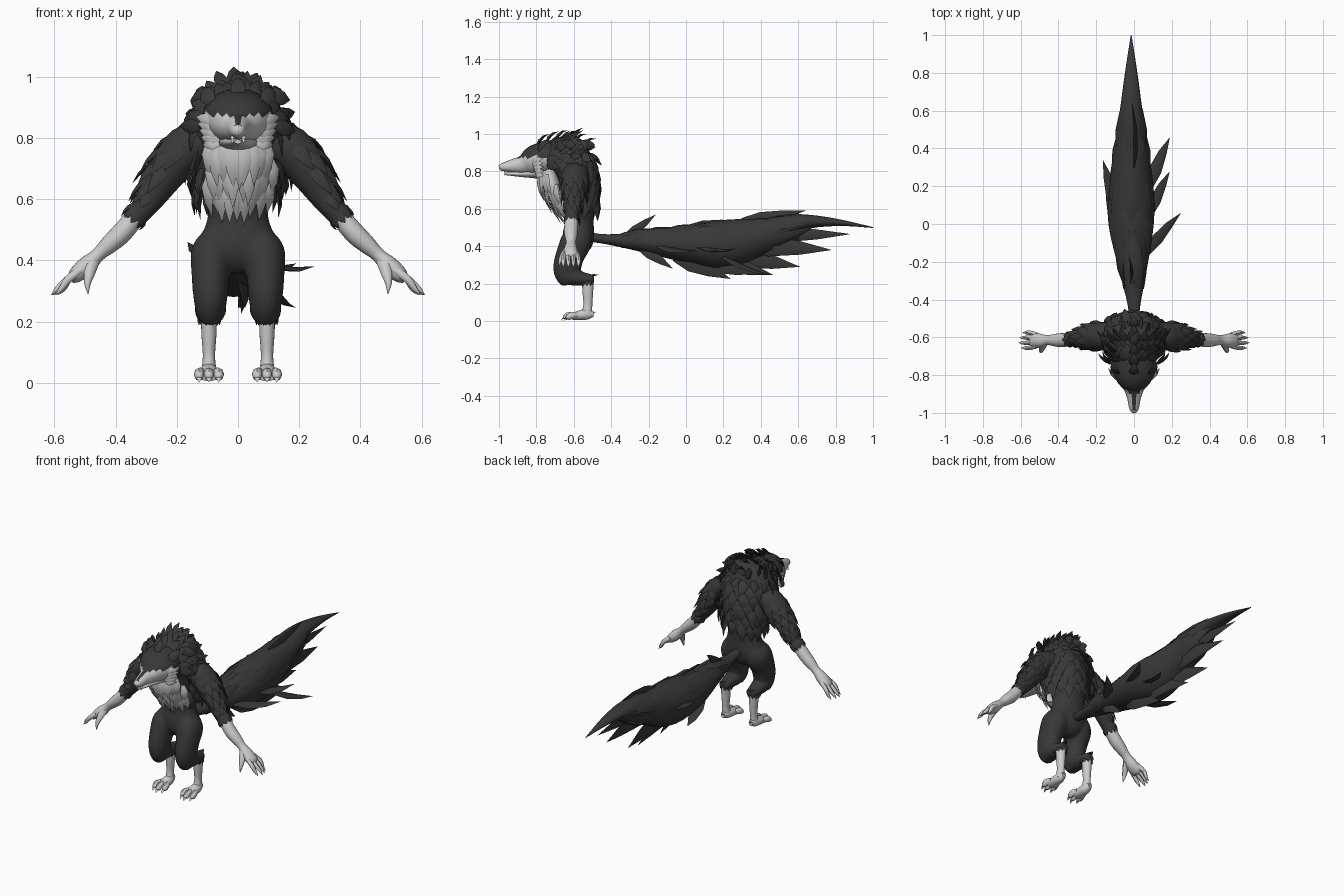
import bpy, bmesh, random
from math import cos, sin, pi, radians
from mathutils import Vector as V

random.seed(4)
if "Cube" in bpy.data.objects:
    bpy.data.objects.remove(bpy.data.objects["Cube"])


def material(name, g):
    m = bpy.data.materials.new(name)
    m.use_nodes = True
    m.diffuse_color = (g, g, g, 1)
    bsdf = m.node_tree.nodes["Principled BSDF"]
    bsdf.inputs["Base Color"].default_value = (g, g, g, 1)
    bsdf.inputs["Roughness"].default_value = 0.8
    return m


DARK = material("charcoal fur", 0.04)
LIGHT = material("pale grey", 0.6)
X, Y, Z = V((1, 0, 0)), V((0, 1, 0)), V((0, 0, 1))
SIDES = (("left", 1), ("right", -1))


def finish(name, bm, mats, rule=None):
    bmesh.ops.recalc_face_normals(bm, faces=bm.faces)
    if rule:
        for f in bm.faces:
            f.material_index = int(rule(f.calc_center_median(), f.normal))
    me = bpy.data.meshes.new(name)
    bm.to_mesh(me)
    bm.free()
    for m in mats:
        me.materials.append(m)
    for p in me.polygons:
        p.use_smooth = True
    me.set_sharp_from_angle(angle=radians(45))
    ob = bpy.data.objects.new(name, me)
    bpy.context.scene.collection.objects.link(ob)
    return ob


def smooth_path(pts, sub):
    """Catmull-Rom through rows of (x, y, z, radius, radius)."""
    p = [pts[0]] + list(pts) + [pts[-1]]
    out = []
    for i in range(1, len(p) - 2):
        for k in range(sub):
            t = k / sub
            out.append([(2*b + (c-a)*t + (2*a-5*b+4*c-d)*t*t + (3*b-a-3*c+d)*t**3) / 2
                        for a, b, c, d in zip(*p[i-1:i+3])])
    return out + [list(pts[-1])]


def add_loft(bm, pts, side, n=20, sub=4, s=1):
    rows = smooth_path([(s*p[0], *p[1:]) for p in pts], sub)
    cen = [V(r[:3]) for r in rows]
    rings = []
    for i, r in enumerate(rows):
        d = (cen[min(i+1, len(cen)-1)] - cen[max(i-1, 0)]).normalized()
        u = (side - d * side.dot(d)).normalized()
        v = d.cross(u)
        rings.append([bm.verts.new(cen[i] + u*r[3]*cos(2*pi*k/n) + v*r[4]*sin(2*pi*k/n))
                      for k in range(n)])
    for a, b in zip(rings, rings[1:]):
        for k in range(n):
            bm.faces.new((a[k], a[(k+1) % n], b[(k+1) % n], b[k]))
    bm.faces.new(rings[0])
    bm.faces.new(rings[-1])


def loft(name, pts, mat, side=X, s=1, rule=None):
    bm = bmesh.new()
    add_loft(bm, pts, side, s=s)
    finish(name, bm, mat if isinstance(mat, list) else [mat], rule)


def tufts(name, items, mat):
    """Pointed, slightly curved locks: (base, tip, half width, bend)."""
    bm = bmesh.new()
    for base, tip, w, bend in items:
        base, tip, bend = V(base), V(tip), V(bend)
        d = (tip - base).normalized()
        u = d.cross(bend).normalized()
        v = u.cross(d)
        rings = []
        for t, f in ((0, 0.6), (0.3, 1), (0.65, 0.65)):
            c = base.lerp(tip, t) + bend * sin(pi * t)
            rings.append([bm.verts.new(c + q * w * f) for q in (u, v*0.4, -u, -v*0.3)])
        end = bm.verts.new(tip)
        bm.faces.new(rings[0])
        for k in range(4):
            j = (k + 1) % 4
            for a, b in zip(rings, rings[1:]):
                bm.faces.new((a[k], a[j], b[j], b[k]))
            bm.faces.new((rings[-1][k], rings[-1][j], end))
    finish(name, bm, [mat])


def jit(a):
    return V([random.uniform(-a, a) for _ in range(3)])


# Torso, thighs and backswept calves fused into one smooth body
TORSO = [(0, -.585, .36, .03, .04), (0, -.58, .40, .105, .075), (0, -.575, .46, .127, .085),
         (0, -.57, .53, .102, .077), (0, -.57, .6, .102, .082), (0, -.575, .7, .145, .095),
         (0, -.59, .8, .165, .107), (0, -.63, .88, .145, .115), (0, -.66, .94, .1, .1),
         (0, -.67, .98, .04, .05)]
THIGH = [(.06, -.565, .5, .035, .055), (.08, -.585, .43, .072, .083), (.09, -.62, .35, .062, .077),
         (.09, -.637, .28, .056, .074), (.09, -.635, .225, .046, .057), (.09, -.63, .193, .027, .032)]
CALF = [(.09, -.67, .25, .035, .035), (.09, -.62, .24, .052, .048),
        (.092, -.55, .225, .043, .037), (.094, -.492, .222, .03, .026)]
bm = bmesh.new()
add_loft(bm, TORSO, X)
for side, s in SIDES:
    add_loft(bm, THIGH, X, s=s)
    add_loft(bm, CALF, X, s=s)
body = finish("body", bm, [DARK])
fuse = body.modifiers.new("fuse", "REMESH")
fuse.mode, fuse.voxel_size, fuse.use_smooth_shade = "VOXEL", .008, True
soften = body.modifiers.new("soften", "SMOOTH")
soften.iterations = 8


def torso_point(z, a):
    row = min(smooth_path(TORSO, 8), key=lambda r: abs(r[2] - z))
    out = V((cos(a) * row[3], sin(a) * row[4], 0))
    return V(row[:3]) + out * 0.95, out.normalized()


# Mane: staggered rows over back and shoulders
locks = []
for i in range(8):
    z = .66 + i * .04
    high = max(0, (z - .8) / .16)
    for k in range(11):
        a = radians(-30 + (k + (i % 2) * .5) * 23)
        p, out = torso_point(z, a)
        d = out * (.17 + .12*high) + Z * (-1 + 1.1*high) + Y * .3 * high
        locks.append((p, p + d.normalized() * random.uniform(.09, .13) * (1 - .3*high) + jit(.01),
                      .032, out * .011))
# Ruff around the face, narrowing to a crest
for r in range(3):
    for k in range(12):
        a = radians(-8 + k * 17.8)
        out = V((cos(a) * (1 - .3 * max(0, sin(a))), 0, sin(a)))
        p = V((out.x * .125, -.74 + r * .055, .85 + sin(a) * (.08 + r * .018)))
        locks.append((p, p + out * .065 + Y * .07 + jit(.012), .025, out * .01))
for k in range(6):
    p = V((0, -.8 + k * .05, .93 + .035 * sin(k * .6)))
    locks.append((p, p + V((0, .07, .07 - k * .006)), .026, (0, -.005, .014)))
tufts("mane", locks, DARK)

# Head with dark crown and bridge, pale muzzle and cheeks
loft("head", [(0, -.66, .88, .11, .085), (0, -.77, .87, .115, .085), (0, -.83, .85, .092, .075),
              (0, -.875, .835, .055, .05), (0, -.92, .83, .037, .038), (0, -.965, .825, .028, .026),
              (0, -.99, .822, .02, .018), (0, -1, .82, .009, .009)], [LIGHT, DARK],
     rule=lambda c, n: c.z > .876 or c.y > -.74
     or (n.z > .25 and c.y > -.985 and abs(c.x) < .011 + max(0, c.y + .92) * .5))
loft("lower_jaw", [(0, -.78, .795, .07, .035), (0, -.87, .787, .036, .018),
                   (0, -.93, .787, .023, .011), (0, -.97, .788, .01, .007)], LIGHT)
tufts("fangs", [((s*.018, -.965, .812), (s*.018, -.969, .778), .006, (0, -.002, 0))
                for s in (1, -1)], LIGHT)
tufts("ears", [((s*.085, -.79, .915), (s*.11, -.72, .965), .028, (s*.01, -.01, .01))
               for s in (1, -1)], DARK)
tufts("brows", [((s*.012, -.88, .872), (s*.105, -.8, .897), .016, (0, -.012, .008))
                for s in (1, -1)], DARK)
tufts("cheek_fur", [((s*.06, -.83 + k*.008, .855 - k*.017), (s*(.138 - k*.006), -.76, .87 - k*.023),
                     .022, (s*.01, -.012, 0)) for s in (1, -1) for k in range(5)], LIGHT)

# Beard
loft("beard_base", [(0, -.74, .81, .085, .045), (0, -.715, .73, .105, .045),
                    (0, -.69, .65, .1, .035), (0, -.665, .59, .07, .025)], LIGHT)
locks = []
for r in range(3):
    for k in range(9):
        q = (k - 4 + (r % 2) * .5) / 4.3
        p = V((q * .1, -.785 + r * .033 + .05*q*q, .785 - r * .055))
        tip = p + V((q * -.008, .035 + r * .012, -.155 + .03*q*q)) + jit(.01)
        locks.append((p, tip, .025, (q * .012, -.016, 0)))
tufts("beard_locks", locks, LIGHT)

for side, s in SIDES:
    # Arm, furry down to the elbow
    arm = [(.09, -.59, .8, .07, .06), (.17, -.595, .765, .075, .075), (.23, -.6, .69, .062, .063),
           (.285, -.605, .605, .043, .046), (.34, -.612, .535, .036, .035)]
    loft(side + "_upper_arm", arm, DARK, Y, s)
    locks = []
    for i, row in enumerate(smooth_path(arm, 2)[2:8]):
        for k in range(5):
            a = radians(-75 + k * 40 + (i % 2) * 20)
            out = V((s * .77 * cos(a), sin(a), .64 * cos(a)))
            p = V((s * row[0], *row[1:3])) + out * row[3] * .88
            d = V((s * .6, 0, -.8)) * (.1 if i < 4 else .06)
            locks.append((p, p + d + out * (.012 if i < 3 else .003) + jit(.006),
                          .026 - i * .002, out * .006))
    # Ragged cuff
    for k in range(8):
        a = k * pi / 4
        out = V((s * .77 * cos(a), sin(a), .64 * cos(a)))
        p = V((s * .33, -.611, .548)) + out * .034
        locks.append((p, p + V((s * .022, 0, -.026)) + out * .003, .015, out * .002))
    tufts(side + "_arm_fur", locks, DARK)
    # Forearm and clawed hand
    loft(side + "_forearm", [(.325, -.611, .555, .033, .032), (.38, -.615, .49, .037, .034),
                             (.42, -.615, .453, .033, .03), (.458, -.615, .418, .026, .023),
                             (.495, -.617, .383, .036, .03), (.53, -.617, .352, .038, .026),
                             (.548, -.617, .337, .028, .014)], LIGHT, Y, s)
    bm = bmesh.new()
    for k in range(4):
        y, reach = -.575 - k * .027, (.59, .605, .61, .597)[k]
        add_loft(bm, [(.515, -.617 + (y + .617)*.75, .368, .012, .014), (.555, y, .338, .012, .013),
                      (reach - .02, y, .308, .009, .009), (reach, y, .287, .001, .001)],
                 Y, 8, 3, s)
    add_loft(bm, [(.475, -.625, .4, .02, .024), (.485, -.652, .362, .016, .019),
                  (.492, -.672, .325, .011, .011), (.49, -.68, .29, .001, .001)], Y, 8, 3, s)
    finish(side + "_fingers", bm, [LIGHT])

    # Leg fur and shank
    locks = [((s*.094, -.535, .225), (s*.094, -.468, .248), .025, (0, 0, .006))]
    for k in range(10):
        out = V((cos(k * pi / 5), sin(k * pi / 5), 0))
        p = V((s * .094, -.53, .222)) + out * .027
        locks.append((p, p + out * .006 - Z * .036, .014, out * .004))
    tufts(side + "_calf_fur", locks, DARK)
    loft(side + "_shank", [(.095, -.525, .225, .027, .033), (.095, -.525, .15, .024, .028),
                           (.095, -.525, .085, .02, .024), (.095, -.532, .03, .026, .03)],
         LIGHT, X, s)
    # Foot with three large toes and claws
    loft(side + "_foot", [(.095, -.495, .038, .013, .015), (.095, -.53, .036, .027, .028),
                          (.095, -.575, .03, .033, .025), (.095, -.61, .022, .034, .017)],
         LIGHT, X, s)
    bm = bmesh.new()
    claws = [((s*.095, -.505, .035), (s*.095, -.482, .048), .01, (0, 0, .003))]
    for k in range(3):
        x, y = .063 + k * .032, -.647 if k == 1 else -.632
        add_loft(bm, [(.095 + (x - .095)*.7, -.58, .032, .015, .016), (x, y + .022, .03, .017, .019),
                      (x, y, .019, .014, .015), (x, y - .006, .014, .006, .006)], X, 8, 3, s)
        claws.append(((s*x, y + .008, .018), (s*x, y - .022, .001), .012, (0, -.002, .006)))
    finish(side + "_toes", bm, [LIGHT])
    tufts(side + "_claws", claws, LIGHT)

# Tail body
TAIL = [(0, -.52, .45, .025, .025), (0, -.42, .437, .035, .027), (-.005, -.25, .425, .072, .052),
        (-.015, 0, .413, .12, .1), (-.015, .2, .41, .118, .13), (-.015, .4, .455, .09, .1),
        (-.015, .6, .525, .06, .047), (-.015, .8, .528, .033, .02), (-.015, 1, .5, .002, .002)]
loft("tail", TAIL, DARK)
# Long tail locks lying along the surface
locks = []
for i, r in enumerate(smooth_path(TAIL, 2)[3:11]):
    for k in range(6):
        a = (k + (i % 2) * .5) * pi / 3
        out = V((cos(a), 0, sin(a)))
        p = V(r[:3]) + V((cos(a) * r[3], 0, sin(a) * r[4])) * .9
        slim = .2 if i < 4 else .65
        tip = p + Y * .3 - V((out.x * r[3], 0, out.z * r[4])) * slim + Z * (.02 + .008 * i)
        locks.append((p, tip + jit(.008), .036, out * .014))
# Hanging strands, deep and thin: base, tip, half depth
for base, tip, w in (((0, .1, .34), (0, .47, .245), .05), ((-.02, .2, .36), (-.03, .61, .29), .055),
                     ((.01, .3, .41), (0, .78, .38), .055), ((-.02, .38, .46), (-.01, .88, .465), .04),
                     ((0, .3, .53), (-.01, .64, .59), .035), ((0, -.06, .35), (.01, .24, .225), .05),
                     ((0, .12, .32), (.02, .36, .25), .045),
                     ((.02, -.25, .4), (.03, -.07, .28), .03), ((-.02, -.32, .45), (-.03, -.16, .57), .025)):
    locks.append((base, tip, w, (.012, 0, 0)))
# Side strands
for base, tip, w in (((.07, -.15, .4), (.25, .06, .38), .032), ((.08, .05, .4), (.19, .28, .39), .032),
                     ((.08, .2, .34), (.19, .46, .245), .036), ((-.09, .05, .43), (-.165, .34, .46), .035),
                     ((-.08, -.05, .37), (-.15, .2, .3), .035), ((-.05, -.3, .43), (-.1, -.1, .46), .025)):
    locks.append((base, tip, w, (0, .01, -.018)))
tufts("tail_locks", locks, DARK)
